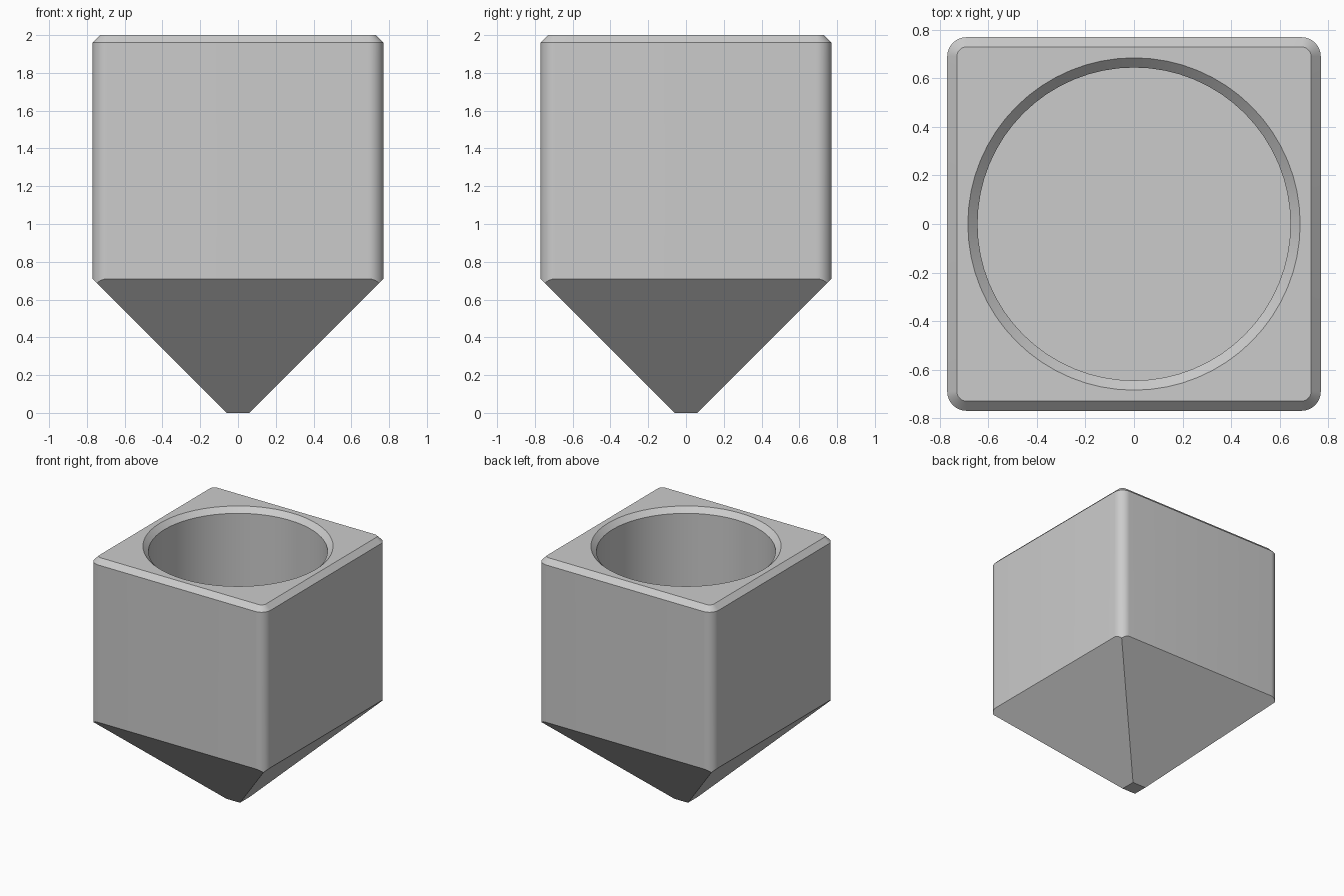
import bpy
import bmesh
from math import sin, cos, pi

cube = bpy.data.objects.get("Cube")
if cube:
    bpy.data.objects.remove(cube)

HALF, TIP, TOP = 0.77, 0.06, 2.0      # body half width, tip half width, height
ROUND, CHAMFER = 0.08, 0.04           # corner radius, rim chamfer
BORE, FLOOR = 0.645, 0.71             # hole radius, hole floor height
STEPS, SIDES = 12, 64

grey = bpy.data.materials.new("light grey")
grey.use_nodes = True
grey.diffuse_color = (0.6, 0.6, 0.6, 1)
grey.node_tree.nodes["Principled BSDF"].inputs["Base Color"].default_value = grey.diffuse_color

bm = bmesh.new()


def rounded_square(half, radius):
    """Four rounded corners, counter-clockwise from the +x +y corner."""
    points = []
    for sx, sy, start in ((1, 1, 0), (-1, 1, 1), (-1, -1, 2), (1, -1, 3)):
        for i in range(STEPS + 1):
            a = (start + i / STEPS) * pi / 2
            points.append((sx * (half - radius) + radius * cos(a),
                           sy * (half - radius) + radius * sin(a)))
    return points


def ring(points, height):
    return [bm.verts.new((x, y, height(x, y) if callable(height) else height))
            for x, y in points]


def circle(radius):
    return [(radius * cos(2 * pi * i / SIDES), radius * sin(2 * pi * i / SIDES))
            for i in range(SIDES)]


def bridge(low, high):
    n = len(low)
    for i in range(n):
        j = (i + 1) % n
        bm.faces.new((low[i], low[j], high[j], high[i]))


def loop_edges(verts):
    return [bm.edges.get((v, verts[i - 1])) for i, v in enumerate(verts)]


# Body walls, with the lower edge following the 45 degree slopes
outline = rounded_square(HALF, ROUND)
skirt = ring(outline, lambda x, y: max(abs(x), abs(y)) - TIP)
shoulder = ring(outline, TOP - CHAMFER)
rim = ring(rounded_square(HALF - CHAMFER, ROUND - CHAMFER), TOP)
bridge(skirt, shoulder)
bridge(shoulder, rim)

# Pointed base: four slopes meeting a small flat tip
tip = ring([(TIP, TIP), (-TIP, TIP), (-TIP, -TIP), (TIP, -TIP)], 0)
bm.faces.new(tip[::-1])
count, per_corner, middle = len(skirt), STEPS + 1, STEPS // 2
for k in range(4):
    first = k * per_corner + middle
    edge = [skirt[(first + i) % count] for i in range(per_corner + 1)]
    bm.faces.new([tip[k]] + [tip[(k + 1) % 4]] + edge[::-1])

# Round hole with a chamfered mouth and a flat floor
mouth = ring(circle(BORE + CHAMFER), TOP)
throat = ring(circle(BORE), TOP - CHAMFER)
base = ring(circle(BORE), FLOOR)
bridge(mouth, throat)
bridge(throat, base)
bm.faces.new(base)

# Flat top between the rim and the mouth
bmesh.ops.triangle_fill(bm, use_beauty=True, normal=(0, 0, 1),
                        edges=loop_edges(rim) + loop_edges(mouth))

bmesh.ops.recalc_face_normals(bm, faces=bm.faces)
mesh = bpy.data.meshes.new("pointed_pot")
bm.to_mesh(mesh)
bm.free()
mesh.materials.append(grey)

pot = bpy.data.objects.new("pointed_pot", mesh)
bpy.context.collection.objects.link(pot)
bpy.ops.object.select_all(action="DESELECT")
pot.select_set(True)
bpy.context.view_layer.objects.active = pot
bpy.ops.object.shade_smooth_by_angle(angle=pi / 6)
